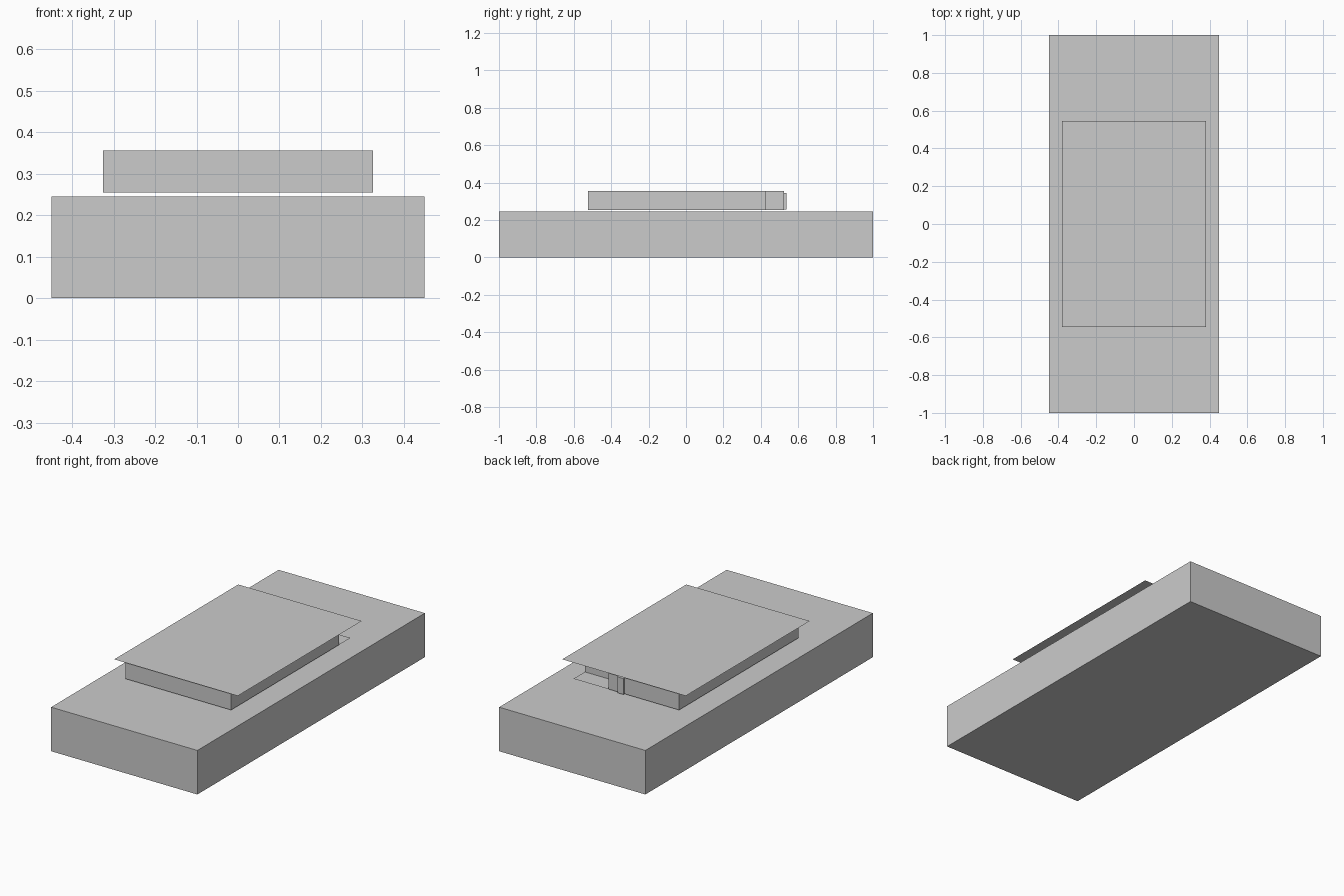
import bpy
import bmesh

if "Cube" in bpy.data.objects:
    bpy.data.objects.remove(bpy.data.objects["Cube"])


def box(name, x0, x1, y0, y1, z0, z1):
    bpy.ops.mesh.primitive_cube_add(size=1, location=((x0 + x1) / 2, (y0 + y1) / 2, (z0 + z1) / 2))
    ob = bpy.context.object
    ob.name = name
    ob.scale = (x1 - x0, y1 - y0, z1 - z0)
    bpy.ops.object.transform_apply(location=False, rotation=False, scale=True)
    return ob


def mesh_object(name, bm):
    me = bpy.data.meshes.new(name)
    bm.to_mesh(me)
    bm.free()
    ob = bpy.data.objects.new(name, me)
    bpy.context.collection.objects.link(ob)
    return ob


def sheet(name, x, y, z):
    bm = bmesh.new()
    bm.faces.new([bm.verts.new((sx * x, sy * y, z)) for sx, sy in ((-1, -1), (1, -1), (1, 1), (-1, 1))])
    return mesh_object(name, bm)


# plot block, floating floor sheet and flat overhanging roof
box("ground_block", -0.45, 0.45, -1, 1, 0, 0.245)
sheet("floor", 0.325, 0.525, 0.255)
sheet("roof", 0.38, 0.545, 0.356)

# outer walls with a recessed porch at the back right corner
outline = [(-0.325, -0.525), (0.325, -0.525), (0.325, 0.425),
           (0.11, 0.425), (0.11, 0.525), (-0.325, 0.525)]
bm = bmesh.new()
low = [bm.verts.new((x, y, 0.255)) for x, y in outline]
high = [bm.verts.new((x, y, 0.356)) for x, y in outline]
for i in range(len(outline)):
    j = (i + 1) % len(outline)
    bm.faces.new((low[i], low[j], high[j], high[i]))
mesh_object("walls", bm)

# door on the back wall
box("door", 0.01, 0.047, 0.522, 0.537, 0.256, 0.345)
